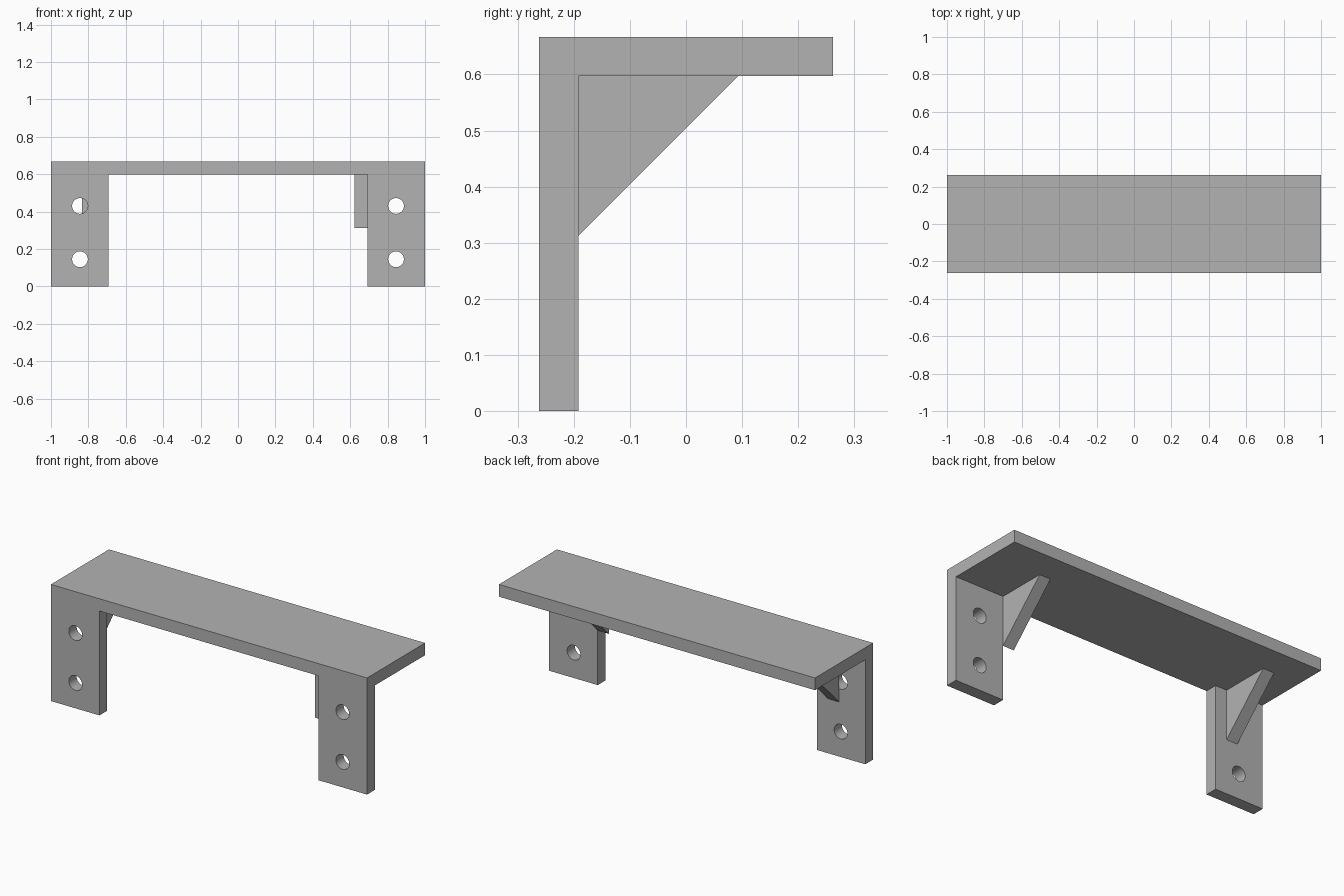
import bpy, bmesh, math
from mathutils import Matrix

cube = bpy.data.objects.get("Cube")
if cube:
    bpy.data.objects.remove(cube, do_unlink=True)

# Single grey finish
grey = bpy.data.materials.new("plain grey")
grey.use_nodes = True
colour = (0.45, 0.45, 0.45, 1)
grey.diffuse_color = colour
grey.node_tree.nodes["Principled BSDF"].inputs["Base Color"].default_value = colour

BACK, DEPTH, TOP, THICK = -0.262, 0.524, 0.667, 0.07
INNER = BACK + THICK        # rear face of the legs
UNDER = TOP - THICK         # underside of the shelf
LEG_EDGE = 0.693


def make_object(name, bm):
    bmesh.ops.recalc_face_normals(bm, faces=bm.faces)
    mesh = bpy.data.meshes.new(name)
    bm.to_mesh(mesh)
    bm.free()
    mesh.materials.append(grey)
    obj = bpy.data.objects.new(name, mesh)
    bpy.context.collection.objects.link(obj)
    return obj


def extrude_profile(name, profile, x0, x1):
    """Extrude a closed (y, z) profile from x0 to x1."""
    bm = bmesh.new()
    face = bm.faces.new([bm.verts.new((x0, y, z)) for y, z in profile])
    moved = bmesh.ops.extrude_face_region(bm, geom=[face])["geom"]
    verts = [g for g in moved if isinstance(g, bmesh.types.BMVert)]
    bmesh.ops.translate(bm, verts=verts, vec=(x1 - x0, 0, 0))
    return make_object(name, bm)


def cut(target, cutter):
    cutter.hide_render = True
    mod = target.modifiers.new("cut", "BOOLEAN")
    mod.operation, mod.solver, mod.object = "DIFFERENCE", "EXACT", cutter
    bpy.ops.object.select_all(action="DESELECT")
    target.select_set(True)
    bpy.context.view_layer.objects.active = target
    bpy.ops.object.modifier_apply(modifier=mod.name)
    bpy.data.objects.remove(cutter, do_unlink=True)


# Shelf and legs as one angle section
bracket = extrude_profile("shelf_with_legs", [
    (BACK, 0), (INNER, 0), (INNER, UNDER), (BACK + DEPTH, UNDER),
    (BACK + DEPTH, TOP), (BACK, TOP)], -1, 1)

# Opening between the legs
opening = [(BACK - 0.1, -0.1), (INNER + 0.1, -0.1),
           (INNER + 0.1, UNDER), (BACK - 0.1, UNDER)]
cut(bracket, extrude_profile("opening_cutter", opening, -LEG_EDGE, LEG_EDGE))

# Two screw holes through each leg
for x in (-0.845, 0.845):
    for z in (0.145, 0.43):
        bm = bmesh.new()
        bmesh.ops.create_cone(
            bm, cap_ends=True, segments=40, radius1=0.042, radius2=0.042, depth=0.2,
            matrix=Matrix.Translation((x, BACK + THICK / 2, z))
            @ Matrix.Rotation(math.pi / 2, 4, "X"))
        cut(bracket, make_object("hole_cutter", bm))
bpy.ops.object.shade_smooth_by_angle(angle=math.radians(30))

# Triangular braces under the shelf
BRACE = 0.285
triangle = [(INNER, UNDER), (INNER, UNDER - BRACE), (INNER + BRACE, UNDER)]
for name, x in (("right_brace", -0.835), ("left_brace", LEG_EDGE - THICK)):
    extrude_profile(name, triangle, x, x + THICK)
